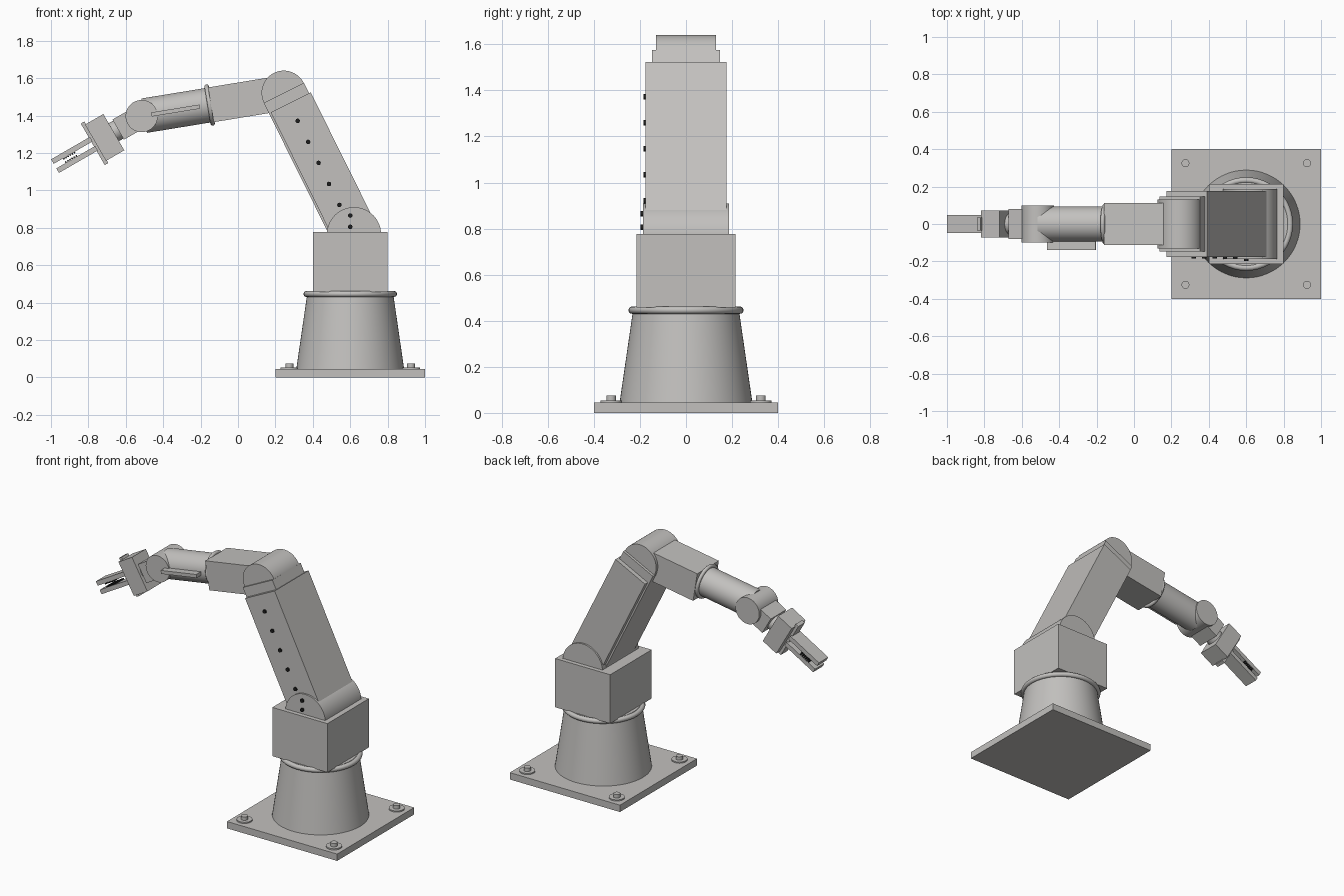
import bpy, bmesh, math
from mathutils import Matrix, Vector

if "Cube" in bpy.data.objects:
    bpy.data.objects.remove(bpy.data.objects["Cube"])


def material(name, rgb):
    m = bpy.data.materials.new(name)
    m.diffuse_color = (*rgb, 1)
    m.use_nodes = True
    m.node_tree.nodes["Principled BSDF"].inputs["Base Color"].default_value = m.diffuse_color
    return m


GREY = material("light_grey", (0.54, 0.53, 0.515))
BLACK = material("black", (0.012, 0.012, 0.012))


def finish(bm, name, frame, mat):
    bmesh.ops.recalc_face_normals(bm, faces=bm.faces)
    me = bpy.data.meshes.new(name)
    bm.to_mesh(me)
    bm.free()
    me.materials.append(mat)
    ob = bpy.data.objects.new(name, me)
    bpy.context.collection.objects.link(ob)
    ob.matrix_world = frame
    bpy.ops.object.select_all(action='DESELECT')
    ob.select_set(True)
    bpy.context.view_layer.objects.active = ob
    bpy.ops.object.shade_smooth_by_angle(angle=math.radians(35))
    return ob


def box(name, lo, hi, frame=Matrix(), mat=GREY):
    bm = bmesh.new()
    bmesh.ops.create_cube(bm, size=1)
    lo, hi = Vector(lo), Vector(hi)
    for v in bm.verts:
        v.co = Vector(((lo[i] + hi[i]) / 2 + v.co[i] * (hi[i] - lo[i]) for i in range(3)))
    return finish(bm, name, frame, mat)


def rod(name, a, b, r1, r2=None, frame=Matrix(), mat=GREY, seg=48):
    """Cylinder or cone from point a to point b."""
    a, b = Vector(a), Vector(b)
    bm = bmesh.new()
    turn = (b - a).to_track_quat('Z', 'Y').to_matrix().to_4x4()
    bmesh.ops.create_cone(bm, cap_ends=True, segments=seg, radius1=r1,
                          radius2=r1 if r2 is None else r2, depth=(b - a).length,
                          matrix=Matrix.Translation((a + b) / 2) @ turn)
    return finish(bm, name, frame, mat)


def ring(name, centre, axis, major, minor, frame=Matrix()):
    """Round bead about an axis."""
    bm = bmesh.new()
    n = 12
    vs = [bm.verts.new((major + minor * math.cos(t), 0, minor * math.sin(t)))
          for t in (2 * math.pi * i / n for i in range(n))]
    es = [bm.edges.new((vs[i], vs[(i + 1) % n])) for i in range(n)]
    bmesh.ops.spin(bm, geom=vs + es, cent=(0, 0, 0), axis=(0, 0, 1),
                   angle=2 * math.pi, steps=48, use_merge=True)
    bmesh.ops.remove_doubles(bm, verts=bm.verts, dist=1e-5)
    turn = Vector(axis).to_track_quat('Z', 'Y').to_matrix().to_4x4()
    bm.transform(Matrix.Translation(centre) @ turn)
    return finish(bm, name, frame, GREY)


def limb(origin, direction):
    """Frame with local x along the limb and local y kept as world y."""
    d = Vector(direction).normalized()
    y = Vector((0, 1, 0))
    n = d.cross(y)
    m = Matrix((d, y, n)).transposed().to_4x4()
    return Matrix.Translation(origin) @ m


SHOULDER = Vector((0.62, 0, 0.765))
ELBOW = Vector((0.245, 0, 1.521))
WRIST = Vector((-0.515, 0, 1.397))

# base plate with bolts
box("base_plate", (0.2, -0.4, 0), (1.0, 0.4, 0.045))
for sx in (-1, 1):
    for sy in (-1, 1):
        x, y = 0.6 + sx * 0.325, sy * 0.325
        rod("washer", (x, y, 0.04), (x, y, 0.053), 0.047, seg=32)
        rod("bolt", (x, y, 0.05), (x, y, 0.075), 0.021, seg=24)

# pedestal and turntable
rod("pedestal", (0.6, 0, 0.04), (0.6, 0, 0.445), 0.289, 0.23, seg=64)
ring("pedestal_bead", (0.6, 0, 0.446), (0, 0, 1), 0.234, 0.016)
rod("turntable", (0.6, 0, 0.43), (0.6, 0, 0.459), 0.222, seg=64)
box("turret", (0.4, -0.215, 0.457), (0.8, 0.215, 0.777))

# shoulder
s = SHOULDER
rod("shoulder_joint", s + Vector((0, -0.187, 0)), s + Vector((0, 0.187, 0)), 0.145, seg=64)
for z in (0.805, 0.865):
    rod("shoulder_screw", (0.6, -0.197, z), (0.6, -0.18, z), 0.012, mat=BLACK, seg=16)

# upper arm: core reaching the elbow centre, and a wider shell
arm = limb(SHOULDER, ELBOW - SHOULDER)
L = (ELBOW - SHOULDER).length
box("upper_arm_core", (0, -0.147, -0.12), (L, 0.147, 0.12), arm)
box("upper_arm_shell", (0, -0.176, -0.13), (L - 0.062, 0.176, 0.109), arm)
for i in range(5):
    u = L - 0.167 - i * 0.1255
    rod("arm_screw", (u, -0.185, 0), (u, -0.17, 0), 0.012, frame=arm, mat=BLACK, seg=16)

# elbow
e = ELBOW
rod("elbow_joint", e + Vector((0, -0.13, 0)), e + Vector((0, 0.13, 0)), 0.119, seg=64)

# forearm
fore = limb(ELBOW, WRIST - ELBOW)
F = (WRIST - ELBOW).length
box("forearm_housing", (0, -0.112, -0.094), (0.395, 0.112, 0.094), fore)
ring("forearm_bead", (0.402, 0, 0), (1, 0, 0), 0.1, 0.012, fore)
rod("forearm_tube", (0.38, 0, 0), (F - 0.013, 0, 0), 0.093, frame=fore)
box("forearm_rail", (0.455, -0.14, -0.011), (0.717, -0.07, 0.011), fore)

# wrist
w = WRIST
rod("wrist_joint", w + Vector((0, -0.099, 0)), w + Vector((0, 0.099, 0)), 0.086)
hand = limb(WRIST, (-math.cos(math.radians(30)), 0, -0.5))
box("wrist_link", (0, -0.08, -0.062), (0.145, 0.08, 0.062), hand)
rod("wrist_neck", (0.14, 0, 0), (0.18, 0, 0), 0.055, frame=hand)

# gripper
box("gripper_body", (0.172, -0.072, -0.112), (0.285, 0.072, 0.112), hand)
box("gripper_slide", (0.28, -0.034, -0.128), (0.302, 0.034, 0.128), hand)
for side in (-1, 1):
    a, b = sorted((side * 0.014, side * 0.042))
    box("finger", (0.295, -0.048, a), (0.535, 0.048, b), hand)
    for i in range(6):
        u = 0.405 + i * 0.013
        c, d = sorted((side * 0.006, side * 0.015))
        box("grip_tooth", (u, -0.046, c), (u + 0.008, 0.046, d), hand, BLACK)
